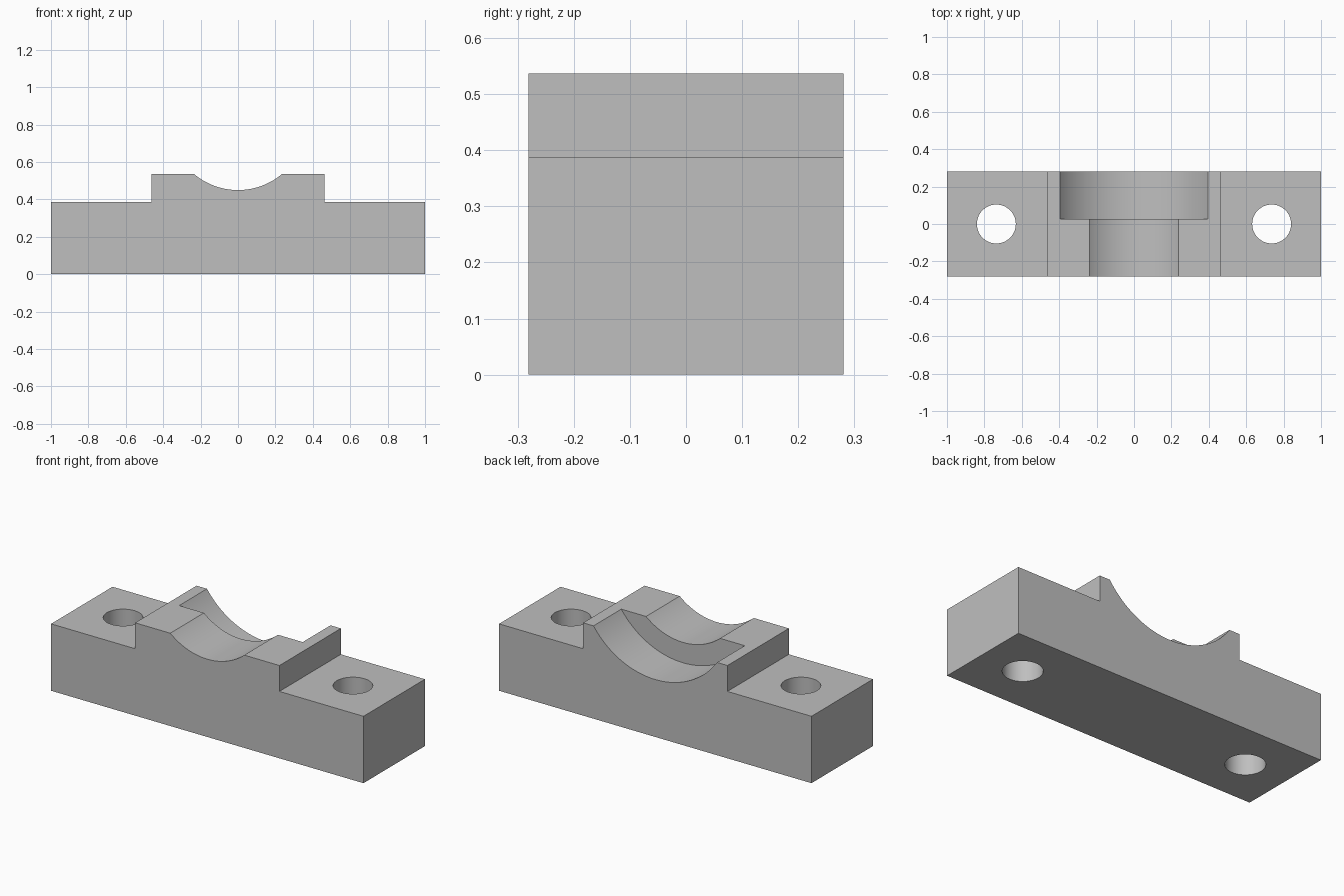
import bpy, bmesh, math

if "Cube" in bpy.data.objects:
    bpy.data.objects.remove(bpy.data.objects["Cube"])

HALF_DEPTH = 0.281
BASE_TOP, PAD_TOP = 0.387, 0.537
PAD_HALF = 0.462
BORE_Z = 0.816          # shared axis of both saddle bores
STEP_Y = 0.027          # shoulder between small and large bore

grey = bpy.data.materials.new("plain grey")
grey.use_nodes = True
colour = (0.52, 0.52, 0.52, 1)
grey.diffuse_color = colour
grey.node_tree.nodes["Principled BSDF"].inputs["Base Color"].default_value = colour

# Block: stepped profile extruded front to back
right = [(1, 0), (1, BASE_TOP), (PAD_HALF, BASE_TOP), (PAD_HALF, PAD_TOP)]
profile = right + [(-x, z) for x, z in reversed(right)]
bm = bmesh.new()
face = bm.faces.new([bm.verts.new((x, -HALF_DEPTH, z)) for x, z in profile])
grown = bmesh.ops.extrude_face_region(bm, geom=[face])
bmesh.ops.translate(bm, vec=(0, 2 * HALF_DEPTH, 0),
                    verts=[v for v in grown["geom"] if isinstance(v, bmesh.types.BMVert)])
bmesh.ops.recalc_face_normals(bm, faces=bm.faces)
mesh = bpy.data.meshes.new("bearing_block")
bm.to_mesh(mesh)
bm.free()
block = bpy.data.objects.new("bearing_block", mesh)
bpy.context.collection.objects.link(block)
mesh.materials.append(grey)


def cut(name, radius, depth, location, rotation=(0, 0, 0)):
    """Subtract a cylinder from the block."""
    bpy.ops.mesh.primitive_cylinder_add(vertices=128, radius=radius, depth=depth,
                                        location=location, rotation=rotation)
    cutter = bpy.context.object
    cutter.name = name
    cutter.hide_render = True
    cutter.data.materials.append(grey)
    bpy.ops.object.select_all(action='DESELECT')
    block.select_set(True)
    bpy.context.view_layer.objects.active = block
    mod = block.modifiers.new(name, 'BOOLEAN')
    mod.operation = 'DIFFERENCE'
    mod.solver = 'EXACT'
    mod.object = cutter
    bpy.ops.object.modifier_apply(modifier=mod.name)
    bpy.data.objects.remove(cutter)


# Saddle: small bore right through, larger bore from the back to the shoulder
along_y = (math.pi / 2, 0, 0)
cut("small_bore", 0.366, 1, (0, 0, BORE_Z), along_y)
cut("large_bore", 0.484, 0.5, (0, STEP_Y + 0.25, BORE_Z), along_y)

# Bolt holes through both feet
for side in (-1, 1):
    cut("bolt_hole", 0.104, 2, (side * 0.736, 0, 0.2))

bpy.ops.object.shade_smooth_by_angle(angle=math.radians(30))
